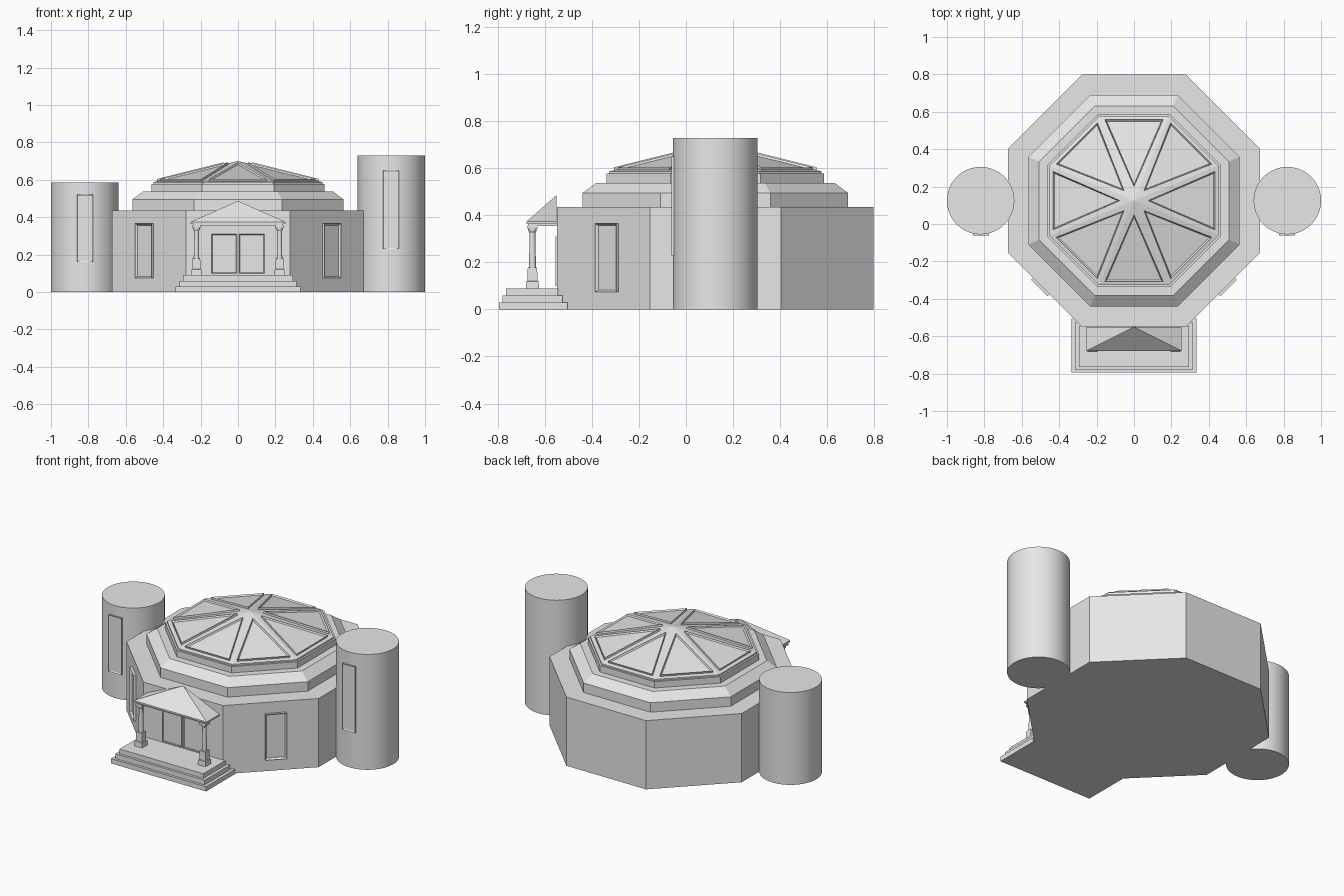
import bpy, bmesh, math
from mathutils import Vector, Matrix

if "Cube" in bpy.data.objects:
    bpy.data.objects.remove(bpy.data.objects["Cube"])

GREY = (0.8, 0.8, 0.8, 1)
stone = bpy.data.materials.new("stone_grey")
stone.use_nodes = True
stone.diffuse_color = GREY
stone.node_tree.nodes["Principled BSDF"].inputs["Base Color"].default_value = GREY

CY = 0.125    # centre of the hall along y


def finish(name, bm, smooth=False):
    bmesh.ops.recalc_face_normals(bm, faces=bm.faces)
    mesh = bpy.data.meshes.new(name)
    bm.to_mesh(mesh)
    bm.free()
    mesh.materials.append(stone)
    obj = bpy.data.objects.new(name, mesh)
    bpy.context.collection.objects.link(obj)
    if smooth:
        bpy.ops.object.select_all(action='DESELECT')
        obj.select_set(True)
        bpy.context.view_layer.objects.active = obj
        bpy.ops.object.shade_smooth_by_angle(angle=math.radians(30))
    return obj


def stack(name, x, y, sides, profile, smooth=False):
    """Loft regular polygons; profile holds (apothem, z), apothem 0 makes a tip."""
    bm = bmesh.new()
    rings = []
    for apothem, z in profile:
        r = apothem / math.cos(math.pi / sides)
        n = sides if apothem else 1
        turns = [2 * math.pi * (k + 0.5) / sides for k in range(n)]
        rings.append([bm.verts.new((x + r * math.cos(t), y + r * math.sin(t), z)) for t in turns])
    for low, high in zip(rings, rings[1:]):
        for i in range(sides):
            j = (i + 1) % sides
            if len(high) == 1:
                bm.faces.new((low[i], low[j], high[0]))
            else:
                bm.faces.new((low[i], low[j], high[j], high[i]))
    bm.faces.new(rings[0])
    if len(rings[-1]) > 1:
        bm.faces.new(rings[-1])
    return finish(name, bm, smooth)


def box(name, low, high):
    bm = bmesh.new()
    bmesh.ops.create_cube(bm, size=1)
    for v in bm.verts:
        v.co = [l + (c + 0.5) * (h - l) for l, h, c in zip(low, high, v.co)]
    return finish(name, bm)


def framed_panel(name, corners, normal, rise, sink, rim, recess):
    """Plate on a wall or roof whose face is inset and pushed back inside a rim."""
    bm = bmesh.new()
    normal = normal.normalized()
    bottom = [bm.verts.new(c - normal * sink) for c in corners]
    top = [bm.verts.new(c + normal * rise) for c in corners]
    bm.faces.new(bottom)
    face = bm.faces.new(top)
    n = len(corners)
    for i in range(n):
        j = (i + 1) % n
        bm.faces.new((bottom[i], bottom[j], top[j], top[i]))
    bmesh.ops.recalc_face_normals(bm, faces=bm.faces)
    bmesh.ops.inset_region(bm, faces=[face], thickness=rim)
    for v in face.verts:
        v.co -= normal * recess
    return finish(name, bm)


def wall_panel(name, centre, width, height, angle, rise, sink, rim, recess):
    """Upright rectangular panel; angle turns it from facing the front."""
    turn = Matrix.Rotation(angle, 3, 'Z')
    w, h = width / 2, height / 2
    corners = [Vector(centre) + turn @ Vector(c)
               for c in ((-w, 0, -h), (w, 0, -h), (w, 0, h), (-w, 0, h))]
    return framed_panel(name, corners, turn @ Vector((0, -1, 0)), rise, sink, rim, recess)


# Eight-sided hall and stepped roof
stack("hall_walls", 0, CY, 8, [(0.673, 0), (0.673, 0.435)])
stack("lower_roof_tier", 0, CY, 8, [(0.565, 0.43), (0.565, 0.495), (0.507, 0.538)])
stack("upper_roof_tier", 0, CY, 8, [(0.463, 0.53), (0.463, 0.578)])
EAVE, EAVE_Z, PEAK_Z = 0.452, 0.587, 0.7
stack("roof_cone", 0, CY, 8, [(EAVE, 0.57), (EAVE, EAVE_Z), (0, PEAK_Z)])

# Raised triangular roof panels, one on each slope
slope = (PEAK_Z - EAVE_Z) / EAVE
for k in range(8):
    turn = Matrix.Rotation(k * math.pi / 4, 3, 'Z')
    flat = [(0.075, 0), (0.43, -0.155), (0.43, 0.155)]
    corners = [turn @ Vector((r, w, PEAK_Z - r * slope)) + Vector((0, CY, 0)) for r, w in flat]
    framed_panel(f"roof_panel_{k + 1}", corners, turn @ Vector((slope, 0, 1)),
                 0.012, 0.005, 0.012, 0.009)

# Round side towers with tall windows
for side, sx, top, low, high in (("right", -1, 0.585, 0.16, 0.52), ("left", 1, 0.73, 0.23, 0.65)):
    stack(f"{side}_tower", sx * 0.82, CY, 64, [(0.18, 0), (0.18, top)], smooth=True)
    wall_panel(f"{side}_tower_window", (sx * 0.818, -0.05, (low + high) / 2), 0.088, high - low,
               0, 0.012, 0.02, 0.009, 0.004)
    # Window on the slanted front wall
    wall_panel(f"{side}_wall_window", (sx * 0.495, -0.33, 0.22), 0.125, 0.29,
               sx * math.pi / 4, 0.017, 0.01, 0.012, 0.012)
    # Door leaf
    wall_panel(f"{side}_door_leaf", (sx * 0.073, -0.548, 0.205), 0.135, 0.21,
               0, 0.008, 0.01, 0.006, 0.005)
    # Porch column: flared plinth, slim shaft, capital
    cx, cy = sx * 0.222, -0.653
    stack(f"{side}_column_plinth", cx, cy, 4, [(0.028, 0.085), (0.026, 0.12), (0.021, 0.122), (0.02, 0.178)])
    stack(f"{side}_column_shaft", cx, cy, 16,
          [(0.015, 0.175), (0.012, 0.325), (0.018, 0.335), (0.018, 0.345)], smooth=True)
    stack(f"{side}_column_capital", cx, cy, 4, [(0.022, 0.342), (0.022, 0.358)])

# Porch steps
for i in range(3):
    box(f"porch_step_{i + 1}", (-0.333 + 0.02 * i, -0.795 + 0.015 * i, 0.03 * i),
        (0.333 - 0.02 * i, -0.505 - 0.02 * i, 0.03 * i + 0.03))

# Porch roof: beam, eave and half pyramid leaning on the wall
box("porch_beam", (-0.238, -0.67, 0.355), (0.238, -0.55, 0.366))
box("porch_eave", (-0.255, -0.678, 0.364), (0.255, -0.55, 0.374))
bm = bmesh.new()
base = [bm.verts.new(p) for p in
        ((-0.255, -0.678, 0.374), (0.255, -0.678, 0.374), (0.255, -0.55, 0.374), (-0.255, -0.55, 0.374))]
tip = bm.verts.new((0, -0.55, 0.487))
bm.faces.new(base)
for i in range(4):
    bm.faces.new((base[i], base[(i + 1) % 4], tip))
finish("porch_roof", bm)
